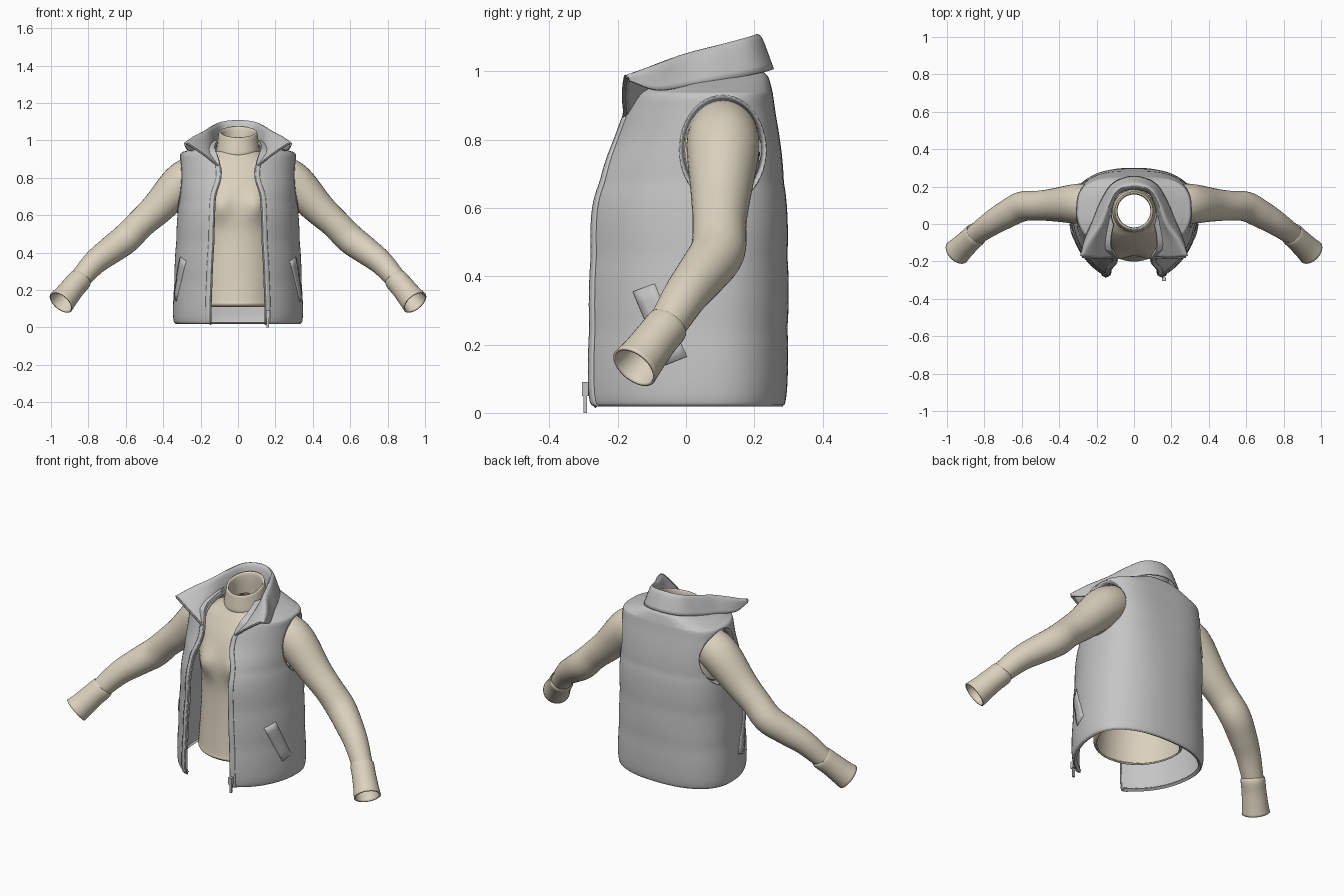
import bpy, bmesh, math
from mathutils import Vector

cube = bpy.data.objects.get("Cube")
if cube:
    bpy.data.objects.remove(cube, do_unlink=True)


def material(name, colour):
    m = bpy.data.materials.new(name)
    m.use_nodes = True
    m.diffuse_color = (*colour, 1)
    m.node_tree.nodes["Principled BSDF"].inputs["Base Color"].default_value = (*colour, 1)
    return m


GREY = material("vest grey", (0.56, 0.56, 0.56))
BEIGE = material("sweater beige", (0.71, 0.64, 0.51))


def spline(points, n):
    """Smooth curve through points, n steps per span."""
    p = [Vector(q) for q in points]
    out = []
    for i in range(len(p) - 1):
        a, b = p[i], p[i + 1]
        ta = (b - p[i - 1]) / 2 if i else b - a
        tb = (p[i + 2] - a) / 2 if i + 2 < len(p) else b - a
        for k in range(n):
            s = k / n
            out.append(a + ta * s + (3 * (b - a) - 2 * ta - tb) * s ** 2
                       + (2 * (a - b) + ta + tb) * s ** 3)
    return out + [p[-1]]


def loft(name, rings, mat, closed=True, flip=False, thick=0, offset=-1):
    bm = bmesh.new()
    rows = [[bm.verts.new(p) for p in ring] for ring in rings]
    n = len(rows[0])
    for r, s in zip(rows, rows[1:]):
        for j in range(n if closed else n - 1):
            k = (j + 1) % n
            face = [r[j], r[k], s[k], s[j]]
            bm.faces.new(face[::-1] if flip else face)
    me = bpy.data.meshes.new(name)
    bm.to_mesh(me)
    bm.free()
    me.materials.append(mat)
    ob = bpy.data.objects.new(name, me)
    bpy.context.collection.objects.link(ob)
    if thick:
        mod = ob.modifiers.new("thickness", 'SOLIDIFY')
        mod.thickness, mod.offset = thick, offset
    return ob


def smooth(ob, angle=40):
    bpy.ops.object.select_all(action='DESELECT')
    ob.select_set(True)
    bpy.context.view_layer.objects.active = ob
    bpy.ops.object.shade_smooth_by_angle(angle=math.radians(angle))


def tube(name, path, mat, sx=1, sides=28, thick=0):
    """Round tube along (x, y, z, radius) points."""
    pts = [Vector(p[:3]) for p in path]
    rings = []
    for i, c in enumerate(pts):
        t = (pts[min(i + 1, len(pts) - 1)] - pts[max(i - 1, 0)]).normalized()
        u = Vector((0, 1, 0))
        u = (u - t * u.dot(t)).normalized()
        v = t.cross(u)
        ring = []
        for k in range(sides):
            a = math.tau * k / sides
            q = c + (u * math.cos(a) + v * math.sin(a)) * path[i][3]
            ring.append((q.x * sx, q.y, q.z))
        rings.append(ring)
    ob = loft(name, rings, mat, flip=sx < 0, thick=thick)
    smooth(ob)
    return ob


def section(t, w, front, back, cy, n):
    """Torso outline: round in front, squarer behind."""
    s, c = math.sin(t), math.cos(t)
    if c > 0:
        return w * s, cy - (cy - front) * c
    e = 2 / n
    return math.copysign(abs(s) ** e, s) * w, cy + (back - cy) * abs(c) ** e


# Vest body: height, half width, front y, back y, half opening
MID = .06
vest_rows = spline([
    (.018, .335, -.305, .285, .15), (.05, .348, -.318, .296, .15),
    (.25, .342, -.316, .30, .145), (.45, .333, -.308, .30, .135),
    (.6, .324, -.30, .296, .13), (.7, .316, -.27, .287, .125),
    (.8, .311, -.22, .275, .095), (.88, .308, -.19, .262, .10),
    (.93, .304, -.17, .255, .115), (.945, .275, -.16, .252, .12),
    (.965, .22, -.14, .247, .125), (.985, .165, -.10, .24, .12),
    (1.0, .125, -.07, .225, .11)], 6)


def squareness(z):
    """The back is rounder at the hem and squarer at the shoulders."""
    return 2.35 + .75 * max(0, min(1, (z - .4) / .45))


def vest_point(row, t, out=0):
    z, w, f, b, _ = row
    puff = -.004 * (1 - abs(math.sin(math.pi * (z - .03) / .215)) ** .5) if z < .75 else 0
    x, y = section(t, w + puff + out, f - puff - out, b + puff + out, MID, squareness(z))
    return x, y, z


def edge_angle(row):
    return math.asin(row[4] / row[1])


def row_at(z):
    return min(vest_rows, key=lambda r: abs(r[0] - z))


STEPS = 72
rings = []
for row in vest_rows:
    a = edge_angle(row)
    rings.append([vest_point(row, a + (math.tau - 2 * a) * k / STEPS) for k in range(STEPS + 1)])
vest = loft("vest_body", rings, GREY, closed=False, thick=.016)


def armhole(k, scale=1):
    a = math.tau * k / 48
    return .108 + .125 * scale * math.cos(a), .77 + .157 * scale * math.sin(a)


def side_x(y, z):
    """Half width of the vest at a given depth and height."""
    _, w, f, b, _ = row_at(z)
    n = squareness(z)
    if y < MID:
        return w * math.sqrt(1 - ((MID - y) / (MID - f)) ** 2)
    return w * (1 - ((y - MID) / (b - MID)) ** n) ** (1 / n)


# Armholes cut through both sides
cutters = []
for sx in (1, -1):
    hole = [[(sx * x, *armhole(k)) for k in range(48)] for x in (.19, .5)]
    cutter = loft("armhole_cutter", hole, GREY)
    bm = bmesh.new()
    bm.from_mesh(cutter.data)
    bmesh.ops.holes_fill(bm, edges=bm.edges[:], sides=0)
    bmesh.ops.recalc_face_normals(bm, faces=bm.faces[:])
    bm.to_mesh(cutter.data)
    bm.free()
    cutter.hide_render = True
    mod = vest.modifiers.new("armhole", 'BOOLEAN')
    mod.operation, mod.object, mod.solver = 'DIFFERENCE', cutter, 'EXACT'
    cutters.append(cutter)
bpy.context.view_layer.update()
cut = bpy.data.meshes.new_from_object(vest.evaluated_get(bpy.context.evaluated_depsgraph_get()))
vest.modifiers.clear()
vest.data = cut
for cutter in cutters:
    bpy.data.objects.remove(cutter, do_unlink=True)
smooth(vest)

# Fold-over collar: neck seam, fold line, outer edge from front tip to centre back
collar_cols = [
    ((.10, -.172, .86), (.19, -.178, .93), (.275, -.172, .985), (.282, -.165, .972)),
    ((.125, -.10, .92), (.18, -.10, .975), (.24, -.09, 1.015), (.262, -.085, .945)),
    ((.13, 0, .95), (.15, 0, 1.01), (.18, 0, 1.046), (.222, .01, .957)),
    ((.115, .10, .97), (.12, .10, 1.03), (.14, .10, 1.072), (.178, .115, .975)),
    ((.08, .165, .985), (.08, .17, 1.05), (.09, .185, 1.094), (.112, .215, .995)),
    ((0, .19, .99), (0, .19, 1.06), (0, .213, 1.103), (0, .253, 1.005))]
half = [spline(c, 6) for c in collar_cols]
full = half + [[Vector((-p.x, p.y, p.z)) for p in col] for col in half[-2::-1]]
lines = [spline([col[i] for col in full], 6) for i in range(len(full[0]))]
smooth(loft("vest_collar", lines, GREY, closed=False, thick=.01, offset=0), 60)

# Armhole facings, plackets, zippers and pockets on both sides
for sx, side in ((1, "left"), (-1, "right")):
    facing = []
    for depth, scale in ((-.002, 1.01), (.012, .96), (.04, .9)):
        ring = []
        for k in range(48):
            x = side_x(*armhole(k))
            ring.append((sx * (x - depth), *armhole(k, scale)))
        facing.append(ring)
    smooth(loft(side + "_armhole_facing", facing, GREY, flip=sx < 0, thick=.004, offset=0))

    front = [r for r in vest_rows if r[0] < .87]
    strip = []
    for r in front:
        a = edge_angle(r)
        strip.append([(sx * p[0], p[1], p[2]) for p in
                      (vest_point(r, a + k * .024, .006) for k in range(4))])
    smooth(loft(side + "_placket", strip, GREY, closed=False, flip=sx < 0, thick=.009))

    path = [(*vest_point(r, edge_angle(r), -.004), .006) for r in front[::2]]
    path += [(p.x, p.y - .004, p.z, .006) for p in half[0][2:13:2]]
    tube(side + "_zipper", path, GREY, sx, 8)

    top, low = (.96, .355, 1.15, .378), (1.25, .14, 1.42, .165)
    welt = []
    for i in range(7):
        q = Vector(low).lerp(Vector(top), i / 6)
        line = []
        for k in range(4):
            t, z = q[0] + (q[2] - q[0]) * k / 3, q[1] + (q[3] - q[1]) * k / 3
            x, y, _ = vest_point(row_at(z), t, .004)
            line.append((sx * x, y, z))
        welt.append(line)
    smooth(loft(side + "_pocket_welt", welt, GREY, closed=False, flip=sx < 0, thick=.009))

# Zipper slider and pull tab
for name, z, size in (("zipper_slider", .07, (.02, .02, .04)),
                      ("zipper_pull", .027, (.013, .009, .054))):
    bpy.ops.mesh.primitive_cube_add(size=1, location=(.16, -.295, z))
    ob = bpy.context.object
    ob.name, ob.scale = name, size
    ob.data.materials.append(GREY)
    mod = ob.modifiers.new("rounding", 'BEVEL')
    mod.width, mod.segments = .003, 2

# Sweater body: height, half width, front y, back y
rings = []
for z, w, f, b in spline([
        (.11, .225, -.185, .195), (.125, .238, -.20, .208), (.16, .238, -.195, .208),
        (.35, .23, -.175, .205), (.5, .23, -.165, .20), (.62, .245, -.17, .21),
        (.7, .25, -.16, .215), (.8, .25, -.125, .215), (.88, .22, -.075, .205),
        (.92, .15, -.045, .19), (.95, .1, -.03, .17)], 5):
    ring = []
    for k in range(64):
        t = math.tau * k / 64
        x, y = section(t, w, f, b, .06, 2.3)
        if math.cos(t) > 0:
            y -= .036 * math.exp(-((abs(x) - .1) / .055) ** 2 - ((z - .65) / .08) ** 2)
        ring.append((x, y, z))
    rings.append(ring)
smooth(loft("sweater_body", rings, BEIGE, thick=.008))

# Turtleneck, tilted down toward the front
neck = []
for r, z in spline([(.107, .925), (.115, .94), (.11, .99), (.104, 1.035), (.1, 1.045),
                    (.091, 1.04), (.088, 1.0), (.09, .94)], 3):
    tilt = .1 + .2 * max(0, min(1, (z - .94) / .08))
    neck.append([(r * math.cos(a), .07 + r * math.sin(a), z + tilt * r * math.sin(a))
                 for a in (math.tau * k / 48 for k in range(48))])
smooth(loft("turtleneck", neck, BEIGE), 60)

# Sleeves and cuffs
sleeve = spline([(.19, .11, .845, .085), (.24, .109, .815, .102), (.31, .108, .765, .106),
                 (.43, .102, .638, .088), (.52, .098, .555, .079), (.60, .093, .474, .08),
                 (.685, .05, .41, .074), (.77, -.002, .343, .065), (.86, -.066, .24, .054)], 5)
cuff = spline([(.84, -.05, .262, .052), (.845, -.055, .255, .063), (.88, -.088, .215, .064),
               (.92, -.126, .165, .068), (.946, -.151, .134, .073)], 4)
for sx, side in ((1, "left"), (-1, "right")):
    tube(side + "_sleeve", sleeve, BEIGE, sx, 32, .006)
    tube(side + "_cuff", cuff, BEIGE, sx, 32, .008)
